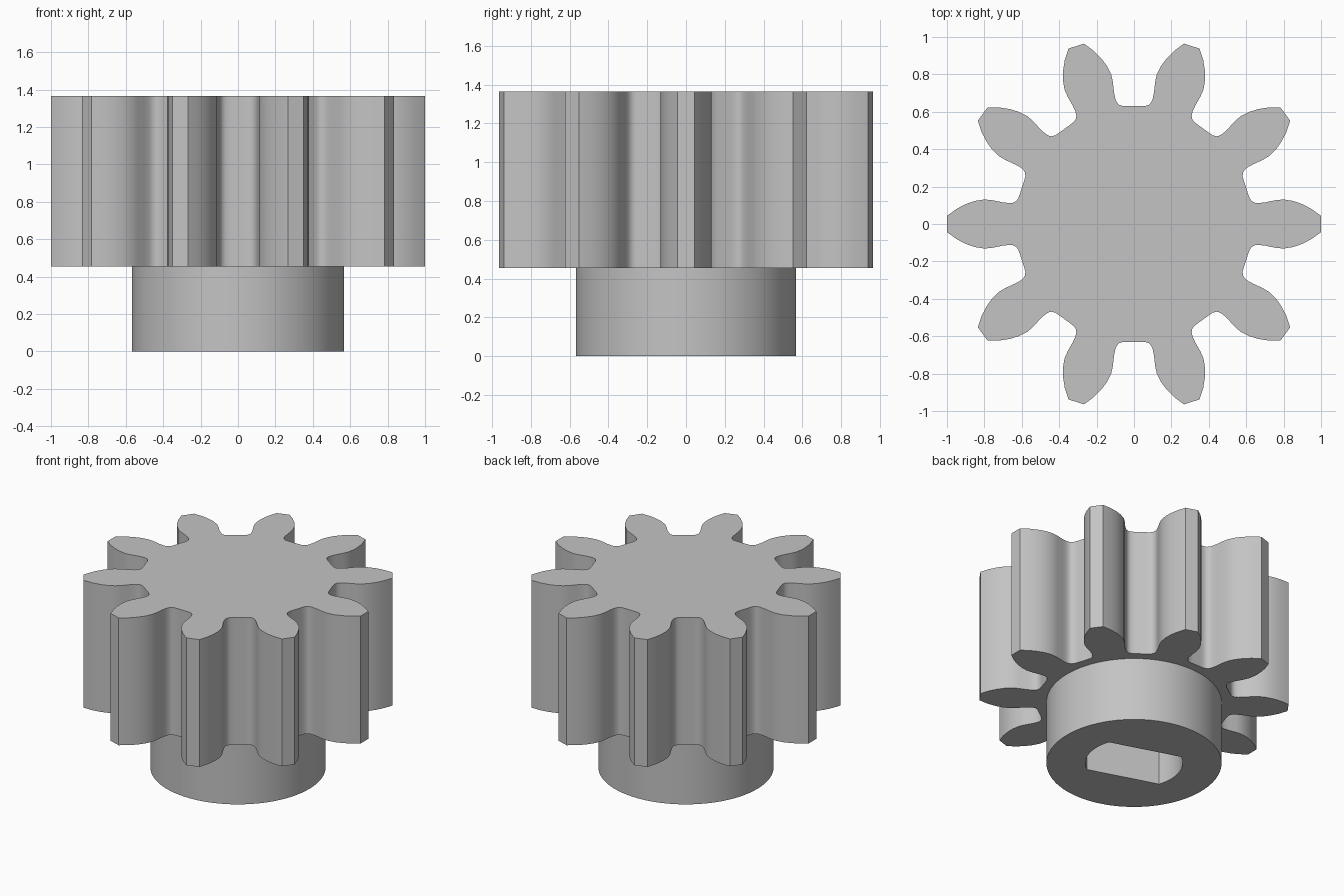
import bpy, bmesh, math

if "Cube" in bpy.data.objects:
    bpy.data.objects.remove(bpy.data.objects["Cube"])

GEAR_Z, TOP_Z = 0.455, 1.365
TEETH = 10

grey = bpy.data.materials.new("grey_plastic")
grey.diffuse_color = (0.55, 0.55, 0.55, 1)
grey.use_nodes = True
grey.node_tree.nodes["Principled BSDF"].inputs["Base Color"].default_value = grey.diffuse_color


def prism(name, outline, z0, z1):
    """Extrude a closed counter-clockwise outline from z0 to z1."""
    bm = bmesh.new()
    face = bm.faces.new([bm.verts.new((x, y, z0)) for x, y in outline])
    ext = bmesh.ops.extrude_face_region(bm, geom=[face], use_keep_orig=True)
    for v in ext["geom"]:
        if isinstance(v, bmesh.types.BMVert):
            v.co.z = z1
    bmesh.ops.recalc_face_normals(bm, faces=bm.faces)
    mesh = bpy.data.meshes.new(name)
    bm.to_mesh(mesh)
    bm.free()
    mesh.materials.append(grey)
    obj = bpy.data.objects.new(name, mesh)
    bpy.context.collection.objects.link(obj)
    return obj


def arc(radius, start, end, steps):
    return [(radius * math.cos(start + (end - start) * i / steps),
             radius * math.sin(start + (end - start) * i / steps))
            for i in range(steps + 1)]


# Half of one tooth gap: (sideways, outward) from gap root to tooth tip
flank = [(0.035, 0.630), (0.062, 0.631), (0.080, 0.638), (0.092, 0.651),
         (0.100, 0.670), (0.107, 0.705), (0.113, 0.760), (0.122, 0.800),
         (0.145, 0.846), (0.175, 0.886), (0.215, 0.926), (0.2675, 0.9645)]
gap = [(-s, r) for s, r in reversed(flank)] + flank

# Toothed outline: repeat the gap around the axis
gear_outline = []
for k in range(TEETH):
    a = 2 * math.pi * (k + 0.5) / TEETH
    gear_outline += [(r * math.cos(a) - s * math.sin(a),
                      r * math.sin(a) + s * math.cos(a)) for s, r in gap]
gear = prism("pinion_gear", gear_outline, GEAR_Z, TOP_Z)

# Hub below the teeth, reaching into the gear so the union is clean
hub = prism("hub", arc(0.567, 0, 2 * math.pi, 96)[:-1], 0, GEAR_Z + 0.15)

# Blind shaft hole with two flats, open at the bottom
HOLE_R, FLAT = 0.315, 0.19
half = math.asin(FLAT / HOLE_R)
turn = math.radians(-18)
hole_outline = (arc(HOLE_R, turn - half, turn + half, 16)
                + arc(HOLE_R, turn + math.pi - half, turn + math.pi + half, 16))
hole = prism("shaft_hole_cutter", hole_outline, -0.1, 0.91)

# Join the hub, cut the hole
bpy.context.view_layer.objects.active = gear
gear.select_set(True)
for helper, op in ((hub, 'UNION'), (hole, 'DIFFERENCE')):
    mod = gear.modifiers.new(helper.name, 'BOOLEAN')
    mod.operation, mod.object, mod.solver = op, helper, 'EXACT'
    bpy.ops.object.modifier_apply(modifier=mod.name)
    bpy.data.objects.remove(helper)

bpy.ops.object.shade_smooth_by_angle(angle=math.radians(35))
